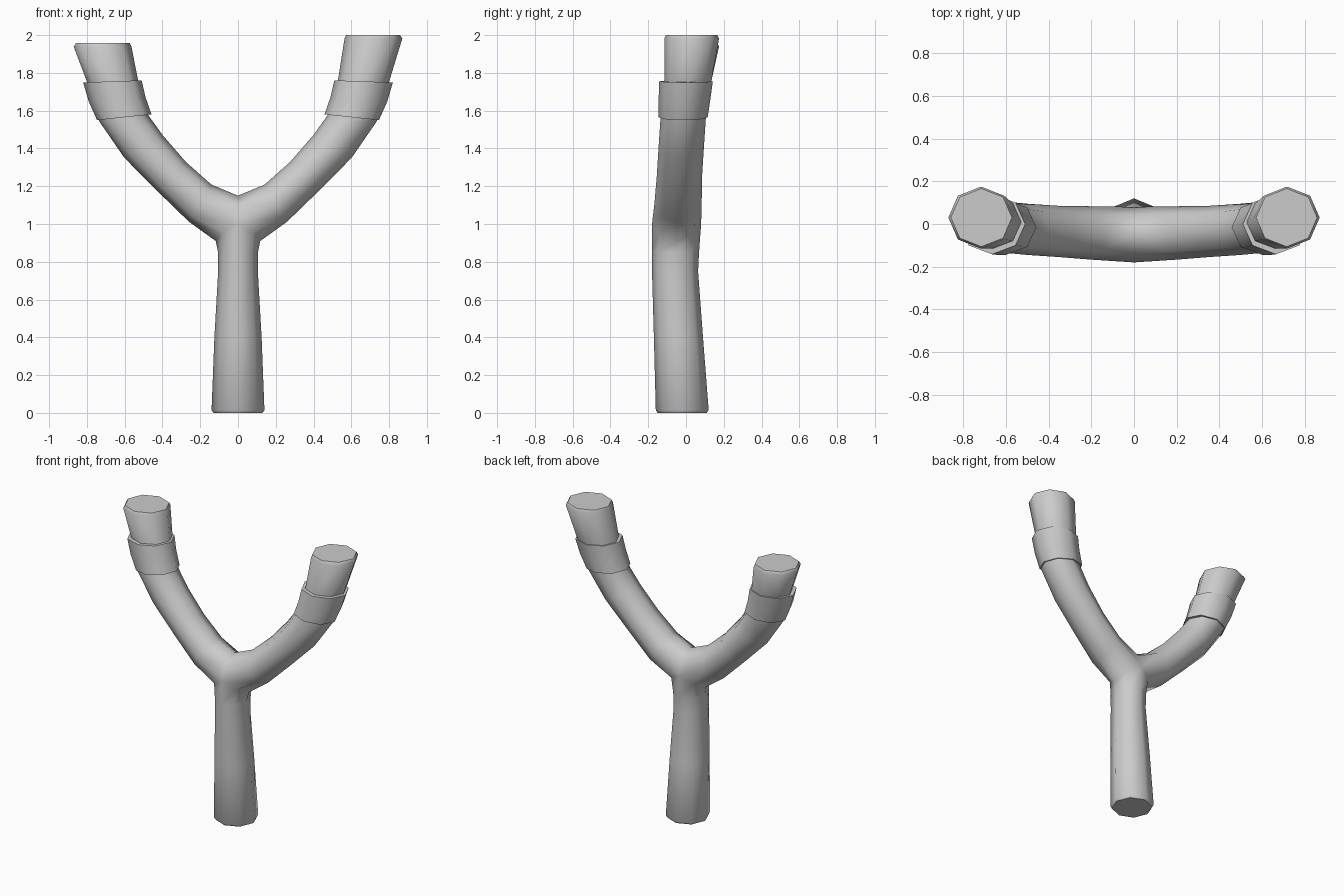
import bpy, bmesh
from math import sin, cos, pi, radians
from mathutils import Vector

SIDES = 8

cube = bpy.data.objects.get("Cube")
if cube:
    bpy.data.objects.remove(cube, do_unlink=True)

grey = bpy.data.materials.new("plain grey")
grey.use_nodes = True
colour = (0.6, 0.6, 0.6, 1)
grey.diffuse_color = colour
grey.node_tree.nodes["Principled BSDF"].inputs["Base Color"].default_value = colour


def ring(bm, side, x, y, z, rx, ry, tilt):
    """Octagonal section, leaning outwards by tilt degrees on the given side."""
    t = radians(tilt)
    verts = []
    for k in range(SIDES):
        a = 2 * pi * k / SIDES
        across = rx * cos(a)
        verts.append(bm.verts.new((side * (x + across * cos(t)),
                                   y + ry * sin(a),
                                   z - across * sin(t))))
    return verts


def bridge(bm, a, b):
    for k in range(SIDES):
        n = (k + 1) % SIDES
        bm.faces.new((a[k], a[n], b[n], b[k]))


def loft(bm, rings):
    for a, b in zip(rings, rings[1:]):
        bridge(bm, a, b)


def finish(bm, name):
    bmesh.ops.recalc_face_normals(bm, faces=bm.faces[:])
    mesh = bpy.data.meshes.new(name)
    bm.to_mesh(mesh)
    bm.free()
    mesh.materials.append(grey)
    obj = bpy.data.objects.new(name, mesh)
    bpy.context.collection.objects.link(obj)
    bpy.ops.object.select_all(action='DESELECT')
    obj.select_set(True)
    bpy.context.view_layer.objects.active = obj
    bpy.ops.object.shade_smooth_by_angle(angle=radians(58))


# Forked frame: handle sections from the bottom up (y, z, rx, ry)
bm = bmesh.new()
handle = [(-.02, 0, .13, .13), (-.02, .015, .14, .14), (-.04, .4, .125, .13),
          (-.058, .75, .105, .122), (-.056, .85, .106, .125)]
rings = [ring(bm, 1, 0, y, z, rx, ry, 0) for y, z, rx, ry in handle]

# Fork seam: the last handle ring rises to the middle at front and back
seam = ring(bm, 1, 0, -.05, .91, .118, .13, 0)
for k, v in enumerate(seam):
    v.co.z += .09 * sin(2 * pi * k / SIDES) ** 2
loft(bm, rings + [seam])
bm.faces.new(rings[0])

# Saddle of the fork, shared by both arms, back to front
saddle = [bm.verts.new(p) for p in ((0, .045, 1.1), (0, -.045, 1.15), (0, -.14, 1.1))]

# Arm sections from fork to tip (x, y, z, rx, ry, tilt)
arm = [(.2, -.042, 1.11, .115, .125, 59), (.35, -.035, 1.25, .108, .12, 47),
       (.5, -.025, 1.41, .118, .12, 30), (.605, -.015, 1.56, .13, .12, 8),
       (.665, .01, 1.76, .135, .125, 3)]
for side, top in ((1, 2.0), (-1, 1.957)):
    outer = [seam[k % SIDES] if side > 0 else seam[(4 - k) % SIDES]
             for k in range(SIDES)]
    start = outer[:3] + saddle + outer[6:]
    tip = [(.717, .03, top - .018, .153, .145, 0), (.715, .03, top, .143, .136, 0)]
    sections = [start] + [ring(bm, side, *s) for s in arm + tip]
    loft(bm, sections)
    bm.faces.new(sections[-1])
finish(bm, "forked_frame")

# Collars around the arms
for side, name in ((1, "left_collar"), (-1, "right_collar")):
    bm = bmesh.new()
    sections = [ring(bm, side, .602, -.015, 1.565, .145, .13, 6),
                ring(bm, side, .64, -.008, 1.66, .151, .137, 4),
                ring(bm, side, .665, 0, 1.755, .155, .142, 2)]
    loft(bm, sections)
    bm.faces.new(sections[0])
    bm.faces.new(sections[-1])
    finish(bm, name)
